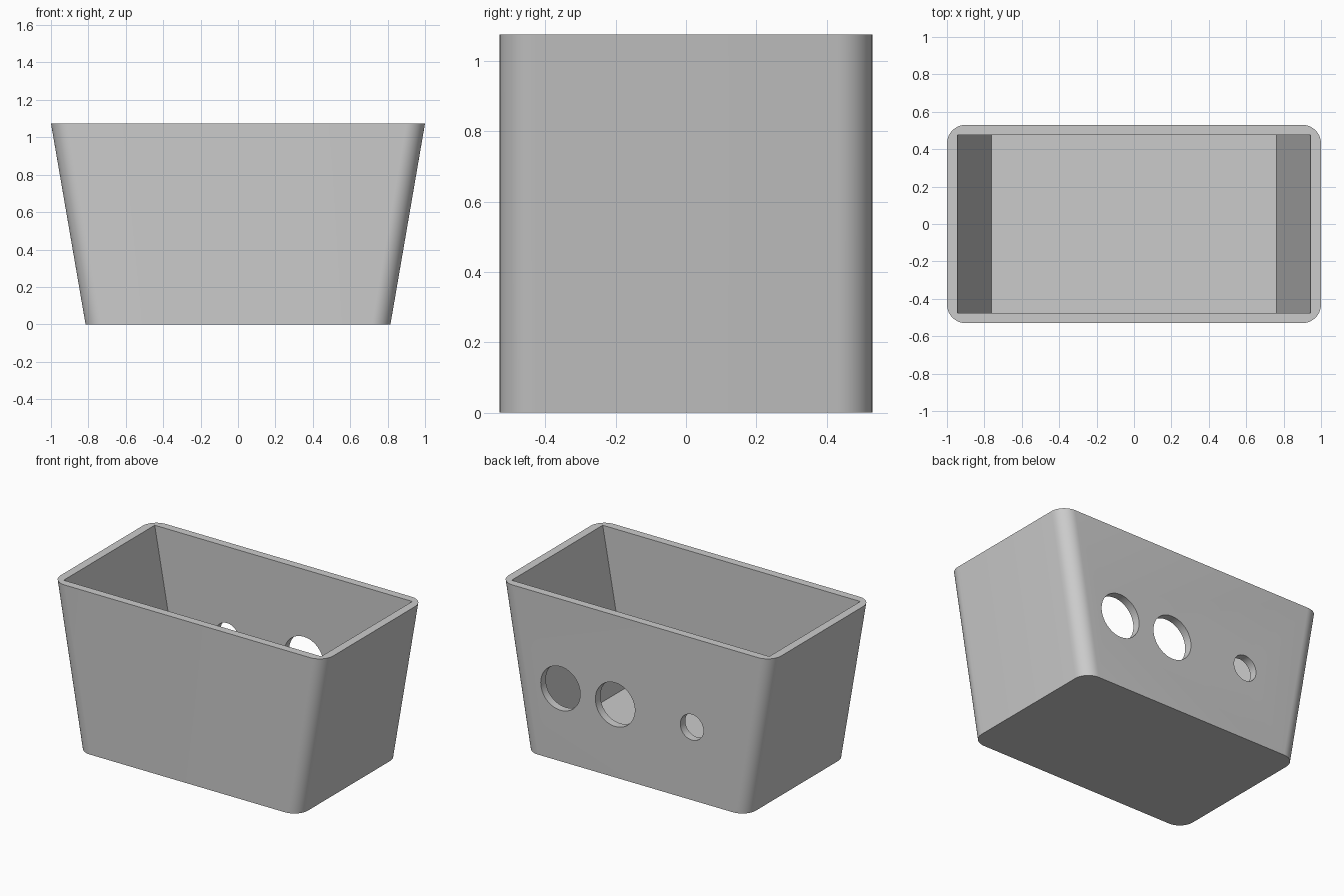
import bpy, bmesh, math

cube = bpy.data.objects.get("Cube")
if cube:
    bpy.data.objects.remove(cube)

HEIGHT, HALF_DEPTH, WALL = 1.075, 0.53, 0.053

grey = bpy.data.materials.new("light grey")
grey.use_nodes = True
colour = (0.6, 0.6, 0.6, 1)
grey.diffuse_color = colour
grey.node_tree.nodes["Principled BSDF"].inputs["Base Color"].default_value = colour


def outline(half_x, half_y, radius, steps):
    """Rectangle outline, with corners rounded if radius is above zero."""
    if radius == 0:
        return [(half_x, half_y), (-half_x, half_y), (-half_x, -half_y), (half_x, -half_y)]
    points = []
    for corner, (sx, sy) in enumerate([(1, 1), (-1, 1), (-1, -1), (1, -1)]):
        for i in range(steps + 1):
            a = (corner + i / steps) * math.pi / 2
            points.append((sx * (half_x - radius) + radius * math.cos(a),
                           sy * (half_y - radius) + radius * math.sin(a)))
    return points


def loft(name, bottom, top, z0, z1):
    """Closed solid between two matching outlines."""
    bm = bmesh.new()
    low = [bm.verts.new((x, y, z0)) for x, y in bottom]
    high = [bm.verts.new((x, y, z1)) for x, y in top]
    bm.faces.new(low[::-1])
    bm.faces.new(high)
    n = len(low)
    for i in range(n):
        j = (i + 1) % n
        bm.faces.new((low[i], low[j], high[j], high[i]))
    mesh = bpy.data.meshes.new(name)
    bm.to_mesh(mesh)
    bm.free()
    mesh.materials.append(grey)
    ob = bpy.data.objects.new(name, mesh)
    bpy.context.collection.objects.link(ob)
    return ob


def cut(target, cutter):
    mod = target.modifiers.new(cutter.name, 'BOOLEAN')
    mod.operation = 'DIFFERENCE'
    mod.solver = 'EXACT'
    mod.object = cutter
    bpy.context.view_layer.objects.active = target
    bpy.ops.object.modifier_apply(modifier=mod.name)
    bpy.data.objects.remove(cutter)


# Tapered outer body with rounded upright corners
box = loft("tapered_box", outline(0.815, HALF_DEPTH, 0.1, 12),
           outline(1.0, HALF_DEPTH, 0.1, 12), 0, HEIGHT)

# Square-cornered cavity, open at the top and following the taper
inner_y = HALF_DEPTH - WALL
slope = (0.945 - 0.762) / (HEIGHT - WALL)
over = 0.1
cut(box, loft("cavity", outline(0.762, inner_y, 0, 0),
              outline(0.945 + slope * over, inner_y, 0, 0), WALL, HEIGHT + over))

# Round holes through the back wall
for x, radius in [(0.55, 0.145), (0.149, 0.145), (-0.414, 0.085)]:
    bpy.ops.mesh.primitive_cylinder_add(vertices=48, radius=radius, depth=0.3,
                                        location=(x, HALF_DEPTH, 0.483),
                                        rotation=(math.pi / 2, 0, 0))
    hole = bpy.context.object
    hole.name = "hole"
    hole.data.materials.append(grey)
    cut(box, hole)

# Smooth corners, crisp edges
bpy.ops.object.select_all(action='DESELECT')
box.select_set(True)
bpy.context.view_layer.objects.active = box
bpy.ops.object.shade_smooth_by_angle(angle=math.radians(30))
